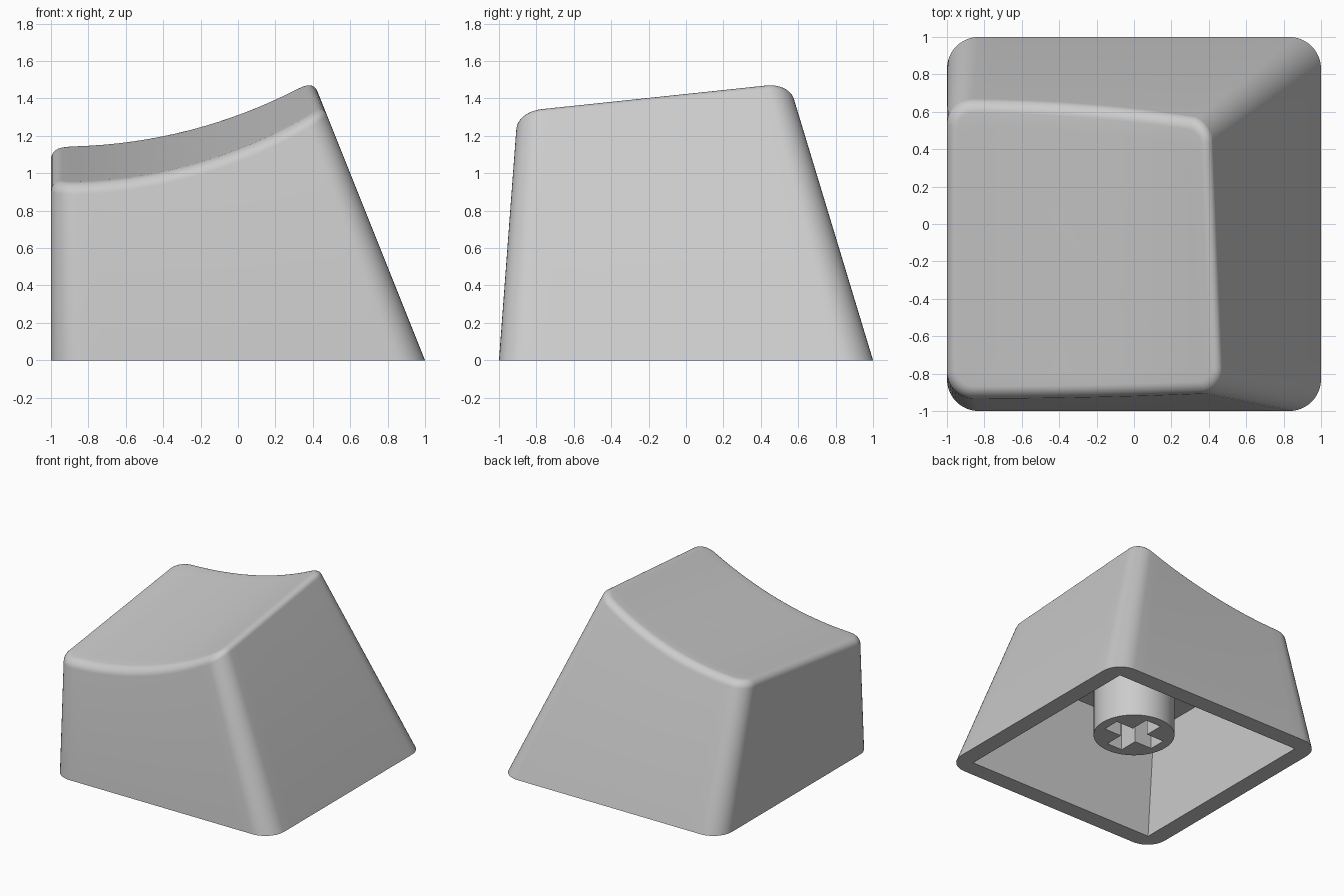
import bpy, bmesh
from math import sin, cos, pi, sqrt

if "Cube" in bpy.data.objects:
    bpy.data.objects.remove(bpy.data.objects["Cube"])

plastic = bpy.data.materials.new("light_grey_plastic")
GREY = (0.6, 0.6, 0.6, 1)
plastic.diffuse_color = GREY
plastic.use_nodes = True
plastic.node_tree.nodes["Principled BSDF"].inputs["Base Color"].default_value = GREY

# Wall lean per unit of height, and main sizes
LEAN_RIGHT, LEAN_BACK, LEAN_FRONT = 0.40, 0.303, 0.075
ARC, STEPS, FILLET = 10, 16, 0.06
INNER, CEILING = 0.86, 0.88


def dish(x, y):
    """Height of the hollow, tilted top."""
    radius = 2.67
    return 1.065 + 0.13 * y + radius - sqrt(radius ** 2 - (x + 0.95) ** 2)


def bounds(z, half):
    return -half, half - LEAN_RIGHT * z, -half + LEAN_FRONT * z, half - LEAN_BACK * z


def corner_point(corner, step, z, inset):
    x0, x1, y0, y1 = bounds(z, 1 - inset)
    r = 0.17 - 0.03 * z - inset
    a = (corner + step / ARC) * pi / 2
    cx = x1 - r if corner in (0, 3) else x0 + r
    cy = y1 - r if corner in (0, 1) else y0 + r
    return cx + r * cos(a), cy + r * sin(a)


def wall_point(index, z, inset):
    """Point on the rounded outline at a given height."""
    corner, step = divmod(index, ARC + STEPS)
    if step <= ARC:
        return corner_point(corner, step, z, inset)
    t = (step - ARC) / STEPS
    a = corner_point(corner, ARC, z, inset)
    b = corner_point((corner + 1) % 4, 0, z, inset)
    return a[0] + (b[0] - a[0]) * t, a[1] + (b[1] - a[1]) * t


def fillet_point(index, inset, drop):
    z = 1.2
    for _ in range(14):
        x, y = wall_point(index, z, inset)
        z = dish(x, y) - drop
    return x, y, z


def add_ring(bm, points):
    return [bm.verts.new(p) for p in points]


def bridge(bm, low, high):
    n = len(low)
    for i in range(n):
        j = (i + 1) % n
        bm.faces.new((low[i], low[j], high[j], high[i]))


def fill_between(bm, outer, inner):
    """Flat face with a hole."""
    edges = []
    for ring in (outer, inner):
        for i, v in enumerate(ring):
            pair = (v, ring[i - 1])
            edges.append(bm.edges.get(pair) or bm.edges.new(pair))
    bmesh.ops.triangle_fill(bm, edges=edges, use_beauty=True)


def finish(bm, name):
    bmesh.ops.recalc_face_normals(bm, faces=bm.faces)
    mesh = bpy.data.meshes.new(name)
    bm.to_mesh(mesh)
    bm.free()
    mesh.materials.append(plastic)
    obj = bpy.data.objects.new(name, mesh)
    bpy.context.collection.objects.link(obj)
    bpy.ops.object.select_all(action='DESELECT')
    obj.select_set(True)
    bpy.context.view_layer.objects.active = obj
    bpy.ops.object.shade_smooth_by_angle(angle=pi / 6)
    return obj


# Cap shell: leaning walls, rounded rim and dished top
bm = bmesh.new()
count = 4 * (ARC + STEPS)
base = add_ring(bm, [(*wall_point(i, 0, 0), 0) for i in range(count)])
ring = base
for k in range(8):
    a = k / 7 * pi / 2
    inset, drop = FILLET * (1 - cos(a)), FILLET * (1 - sin(a))
    edge = [fillet_point(i, inset, drop) for i in range(count)]
    upper = add_ring(bm, edge)
    bridge(bm, ring, upper)
    ring = upper

mid_x, mid_y = -0.29, -0.15
for k in range(1, 10):
    s = 1 - k / 10
    flat = [(mid_x + (x - mid_x) * s, mid_y + (y - mid_y) * s) for x, y, _ in edge]
    upper = add_ring(bm, [(x, y, dish(x, y)) for x, y in flat])
    bridge(bm, ring, upper)
    ring = upper
centre = bm.verts.new((mid_x, mid_y, dish(mid_x, mid_y)))
for i in range(count):
    bm.faces.new((ring[i - 1], ring[i], centre))

# Hollow underside with sharp inner corners
hollow = []
for z in (0, CEILING):
    x0, x1, y0, y1 = bounds(z, INNER)
    hollow.append(add_ring(bm, [(x1, y1, z), (x0, y1, z), (x0, y0, z), (x1, y0, z)]))
bridge(bm, *hollow)
bm.faces.new(hollow[1])
fill_between(bm, base, hollow[0])
finish(bm, "cap_shell")

# Round stem with a cross-shaped socket
bm = bmesh.new()
BOTTOM, SOCKET_TOP, RADIUS = 0.18, 0.6, 0.305
LONG, THIN = 0.228, 0.07
circle = [(RADIUS * cos(i * pi / 24), RADIUS * sin(i * pi / 24)) for i in range(48)]
cross = []
x_arm = [(LONG, -THIN), (LONG, THIN), (THIN, THIN)]
for _ in range(4):
    cross += x_arm
    x_arm = [(-y, x) for x, y in x_arm]
loops = {}
for name, outline, top in (("tube", circle, CEILING + 0.01), ("socket", cross, SOCKET_TOP)):
    low = add_ring(bm, [(x, y, BOTTOM) for x, y in outline])
    high = add_ring(bm, [(x, y, top) for x, y in outline])
    bridge(bm, low, high)
    bm.faces.new(high)
    loops[name] = low
fill_between(bm, loops["tube"], loops["socket"])
finish(bm, "stem")
